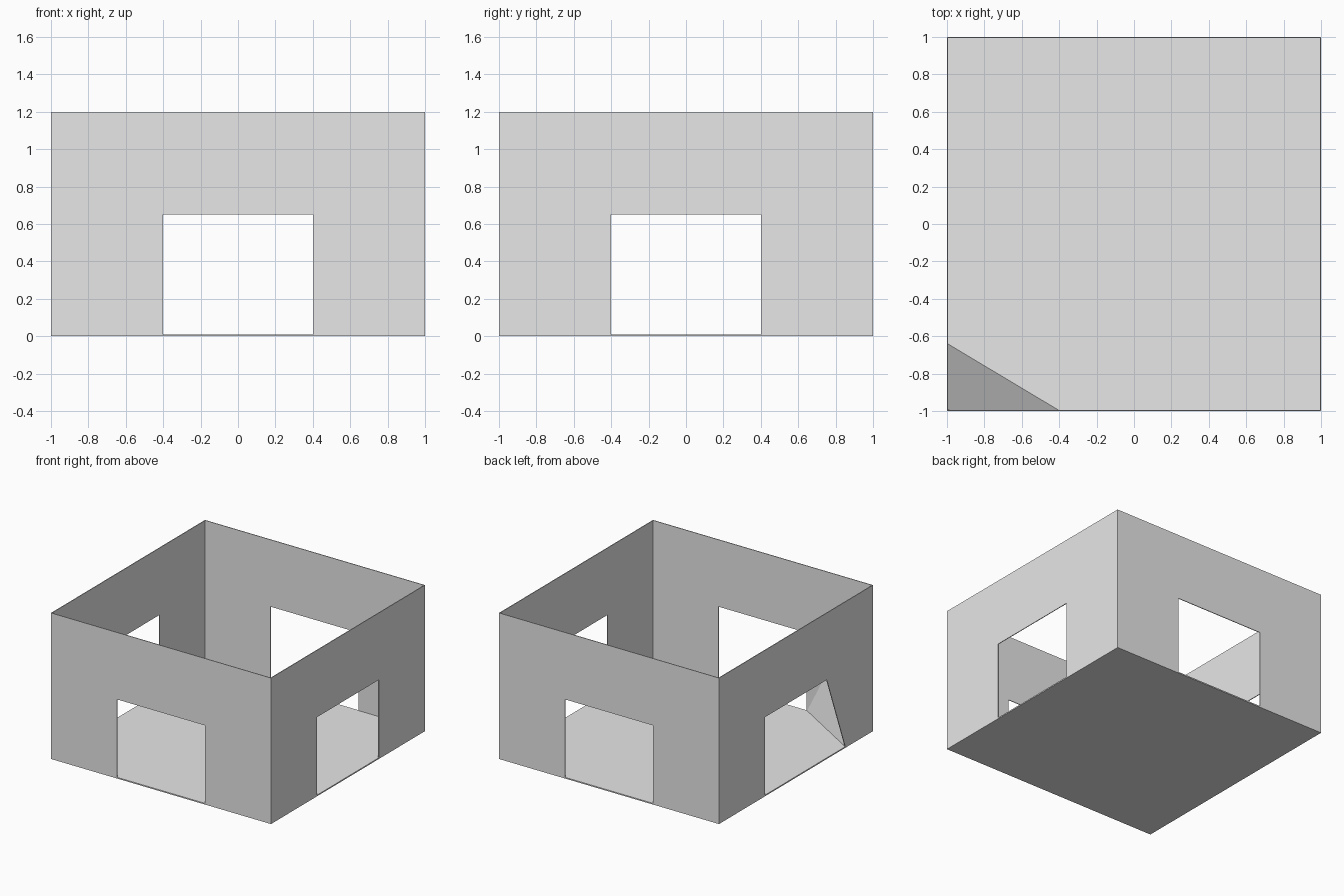
import bpy
import bmesh
from math import pi
from mathutils import Matrix

if "Cube" in bpy.data.objects:
    bpy.data.objects.remove(bpy.data.objects["Cube"], do_unlink=True)

HALF, HEIGHT, THICK = 1.0, 1.2, 0.006
FLOOR = 0.01
DOOR, DOOR_TOP = 0.4, 0.65

grey = bpy.data.materials.new("light_grey")
grey.use_nodes = True
colour = (0.8, 0.8, 0.8, 1)
grey.diffuse_color = colour
grey.node_tree.nodes["Principled BSDF"].inputs["Base Color"].default_value = colour


def finish(name, bm):
    bmesh.ops.recalc_face_normals(bm, faces=bm.faces)
    mesh = bpy.data.meshes.new(name)
    bm.to_mesh(mesh)
    bm.free()
    mesh.materials.append(grey)
    obj = bpy.data.objects.new(name, mesh)
    bpy.context.collection.objects.link(obj)
    return obj


def wall(name, turn, foot=DOOR):
    """Thin wall with a doorway; foot is where the doorway's right side meets the floor."""
    outline = [(-HALF, FLOOR), (-DOOR, FLOOR), (-DOOR, DOOR_TOP), (DOOR, DOOR_TOP),
               (foot, FLOOR), (HALF, FLOOR), (HALF, HEIGHT), (-HALF, HEIGHT)]
    bm = bmesh.new()
    outer = [bm.verts.new((u, -HALF, z)) for u, z in outline]
    # the inner side is shortened so that the corners are mitred
    limit = HALF - THICK
    inner = [bm.verts.new((max(-limit, min(limit, u)), -limit, z)) for u, z in outline]
    bm.faces.new(outer)
    bm.faces.new(inner[::-1])
    for i in range(len(outline)):
        j = (i + 1) % len(outline)
        bm.faces.new((outer[i], inner[i], inner[j], outer[j]))
    bmesh.ops.transform(bm, matrix=Matrix.Rotation(turn, 4, "Z"), verts=bm.verts)
    finish(name, bm)


# Floor slab
bm = bmesh.new()
bmesh.ops.create_cube(bm, size=1, matrix=Matrix.Translation((0, 0, FLOOR / 2))
                      @ Matrix.Diagonal((2 * HALF, 2 * HALF, FLOOR, 1)))
finish("floor", bm)

# Four walls; one doorway has a slanted side
SLANT = 0.64
wall("front_wall", 0)
wall("left_wall", pi / 2)
wall("back_wall", pi)
wall("right_wall", -pi / 2, foot=SLANT)

# Sloping fill in the front right corner
edge = -HALF + THICK / 2
bm = bmesh.new()
corner = [bm.verts.new(p) for p in ((edge, edge, FLOOR), (-DOOR, edge, FLOOR),
                                    (edge, -SLANT, FLOOR), (edge, edge, HEIGHT))]
for skip in range(4):
    bm.faces.new([v for i, v in enumerate(corner) if i != skip])
finish("corner_fill", bm)
